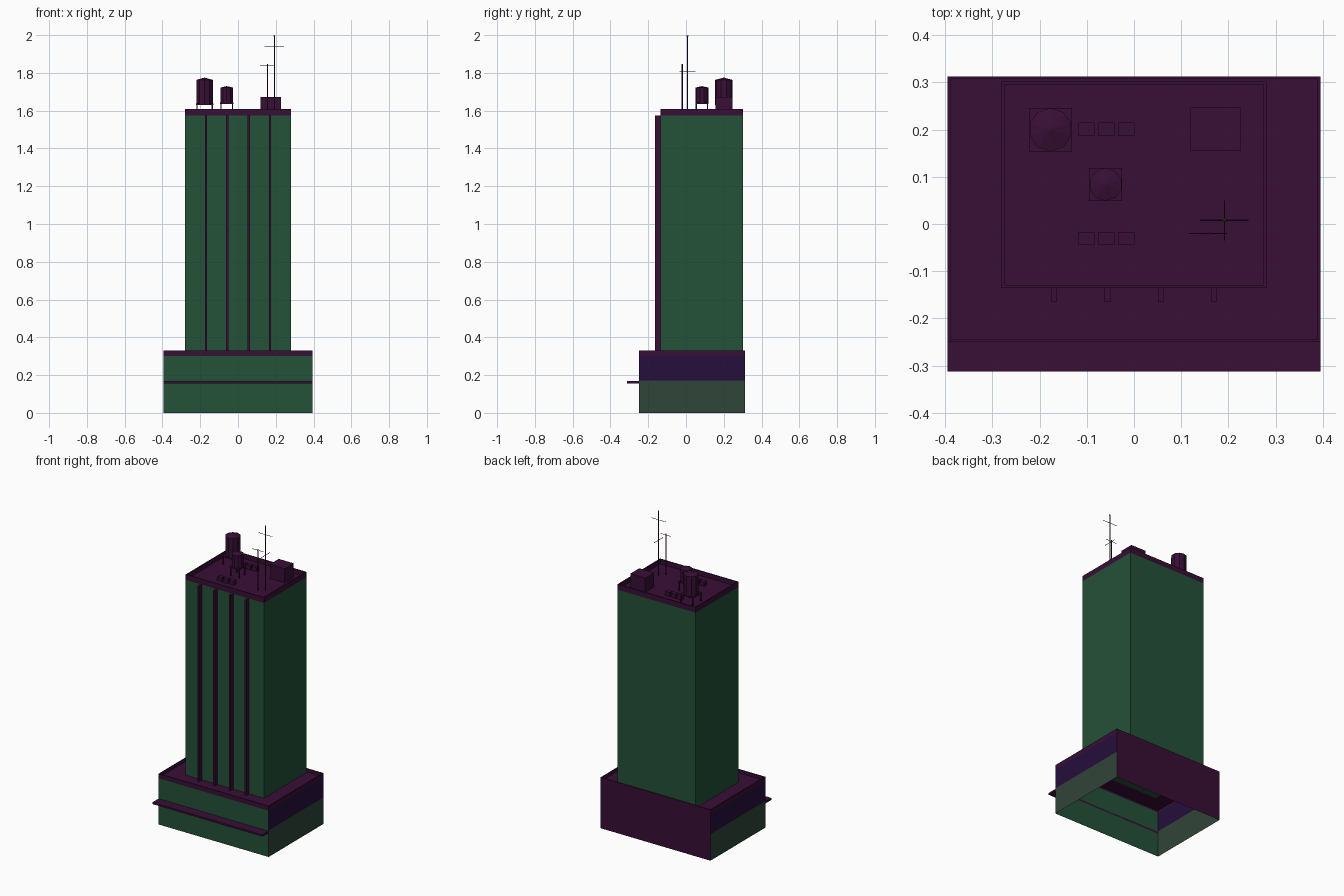
import bpy, bmesh, math
from mathutils import Vector, Matrix

if "Cube" in bpy.data.objects:
    bpy.data.objects.remove(bpy.data.objects["Cube"])


def mat(name, rgb):
    m = bpy.data.materials.new(name)
    m.diffuse_color = (*rgb, 1)
    m.use_nodes = True
    m.node_tree.nodes["Principled BSDF"].inputs["Base Color"].default_value = m.diffuse_color
    return m


GREEN = mat("dark green", (0.0176, 0.082, 0.040))
PLUM = mat("dark plum", (0.040, 0.0045, 0.036))
INDIGO = mat("dark indigo", (0.018, 0.0044, 0.045))
GREY = mat("grey green", (0.030, 0.058, 0.040))


def finish(bm, name, *mats):
    me = bpy.data.meshes.new(name)
    bm.to_mesh(me)
    bm.free()
    ob = bpy.data.objects.new(name, me)
    for m in mats:
        me.materials.append(m)
    bpy.context.collection.objects.link(ob)
    return ob


def box_bm(x0, x1, y0, y1, z0, z1):
    bm = bmesh.new()
    bmesh.ops.create_cube(bm, size=1)
    for v in bm.verts:
        v.co = Vector((x1 if v.co.x > 0 else x0, y1 if v.co.y > 0 else y0, z1 if v.co.z > 0 else z0))
    bm.normal_update()
    return bm


def box(name, m, *dims):
    return finish(box_bm(*dims), name, m)


def drop_faces(bm, direction):
    bmesh.ops.delete(bm, geom=[f for f in bm.faces if f.normal.z * direction > 0.9], context='FACES_ONLY')


def roof_tray(name, m, x0, x1, y0, y1, z0, z1, rim, depth):
    """Parapet with a sunken roof deck."""
    bm = box_bm(x0, x1, y0, y1, z0, z1)
    drop_faces(bm, -1)
    top = [f for f in bm.faces if f.normal.z > 0.9][0]
    bmesh.ops.inset_region(bm, faces=[top], thickness=rim)
    deck = bmesh.ops.extrude_face_region(bm, geom=[top])['geom']
    bmesh.ops.translate(bm, verts=[g for g in deck if isinstance(g, bmesh.types.BMVert)], vec=(0, 0, -depth))
    if top.is_valid:
        bmesh.ops.delete(bm, geom=[top], context='FACES_ONLY')
    return finish(bm, name, m)


# Podium walls, open below: green front, plum back, two-tone sides
bm = box_bm(-0.395, 0.395, -0.25, 0.313, 0, 0.30)
drop_faces(bm, 1)
drop_faces(bm, -1)
bmesh.ops.bisect_plane(bm, geom=bm.verts[:] + bm.edges[:] + bm.faces[:],
                       plane_co=(0, 0, 0.172), plane_no=(0, 0, 1))
bm.normal_update()
for f in bm.faces:
    if abs(f.normal.x) > 0.9:
        f.material_index = 2 if f.calc_center_median().z > 0.172 else 3
    else:
        f.material_index = 1 if f.normal.y > 0 else 0
finish(bm, "podium_walls", GREEN, PLUM, INDIGO, GREY)
roof_tray("podium_parapet", PLUM, -0.395, 0.395, -0.25, 0.313, 0.30, 0.33, 0.008, 0.022)
box("entrance_canopy", PLUM, -0.395, 0.395, -0.313, -0.25, 0.156, 0.168)

# Tower shaft, parapet and front fins
box("tower_shaft", GREEN, -0.281, 0.281, -0.136, 0.302, 0.305, 1.575)
roof_tray("tower_parapet", PLUM, -0.281, 0.281, -0.136, 0.302, 1.575, 1.61, 0.009, 0.03)
for i in range(4):
    x = -0.169 + i * 0.1127
    box(f"front_fin_{i + 1}", PLUM, x - 0.006, x + 0.006, -0.165, -0.135, 0.308, 1.575)

DECK = 1.58
# Roof hut and rows of air units
box("roof_hut", PLUM, 0.12, 0.227, 0.155, 0.247, DECK, 1.672)
for r, y in enumerate((0.201, -0.031)):
    for i in range(3):
        x = -0.101 + i * 0.0425
        box(f"air_unit_{r + 1}_{i + 1}", PLUM, x - 0.017, x + 0.017, y - 0.014, y + 0.014, DECK, 1.606)


# Water tanks: ten-sided drum, low cone lid, square stand with legs
def tank(name, x, y, r, z0, z1, lid):
    bm = bmesh.new()
    bmesh.ops.create_cone(bm, cap_ends=True, segments=10, radius1=r, radius2=r, depth=z1 - z0,
                          matrix=Matrix.Translation((x, y, (z0 + z1) / 2)))
    top = [f for f in bm.faces if f.calc_center_median().z > z1 - 1e-4]
    apex = bmesh.ops.poke(bm, faces=top)['verts'][0]
    apex.co.z += lid
    finish(bm, name, PLUM)
    box(name + "_platform", PLUM, x - r, x + r, y - r, y + r, z0 - 0.007, z0)
    for i, (sx, sy) in enumerate(((-1, -1), (1, -1), (1, 1), (-1, 1))):
        lx, ly, w = x + sx * (r - 0.005), y + sy * (r - 0.005), 0.003
        box(f"{name}_leg_{i + 1}", PLUM, lx - w, lx + w, ly - w, ly + w, DECK, z0 - 0.007)


tank("large_tank", -0.177, 0.2, 0.046, 1.637, 1.763, 0.012)
tank("small_tank", -0.06, 0.084, 0.035, 1.642, 1.722, 0.008)


# Antennas: thin rods along an axis
def rod(name, a, b, r):
    a, b = Vector(a), Vector(b)
    d = b - a
    bm = bmesh.new()
    bmesh.ops.create_cone(bm, cap_ends=True, segments=6, radius1=r, radius2=r, depth=d.length,
                          matrix=Matrix.Translation((a + b) / 2) @ d.to_track_quat('Z', 'Y').to_matrix().to_4x4())
    finish(bm, name, PLUM)


rod("main_mast", (0.192, 0.008, DECK), (0.192, 0.008, 1.995), 0.003)
rod("main_mast_upper_bar", (0.14, 0.008, 1.94), (0.243, 0.008, 1.94), 0.0015)
rod("main_mast_lower_bar", (0.192, -0.035, 1.807), (0.192, 0.05, 1.807), 0.0015)
rod("side_mast", (0.157, -0.02, DECK), (0.157, -0.02, 1.848), 0.003)
rod("side_mast_bar", (0.117, -0.02, 1.84), (0.197, -0.02, 1.84), 0.0015)
bm = bmesh.new()
bmesh.ops.create_icosphere(bm, subdivisions=1, radius=0.005, matrix=Matrix.Translation((0.192, 0.008, 1.995)))
finish(bm, "mast_tip", GREEN)
